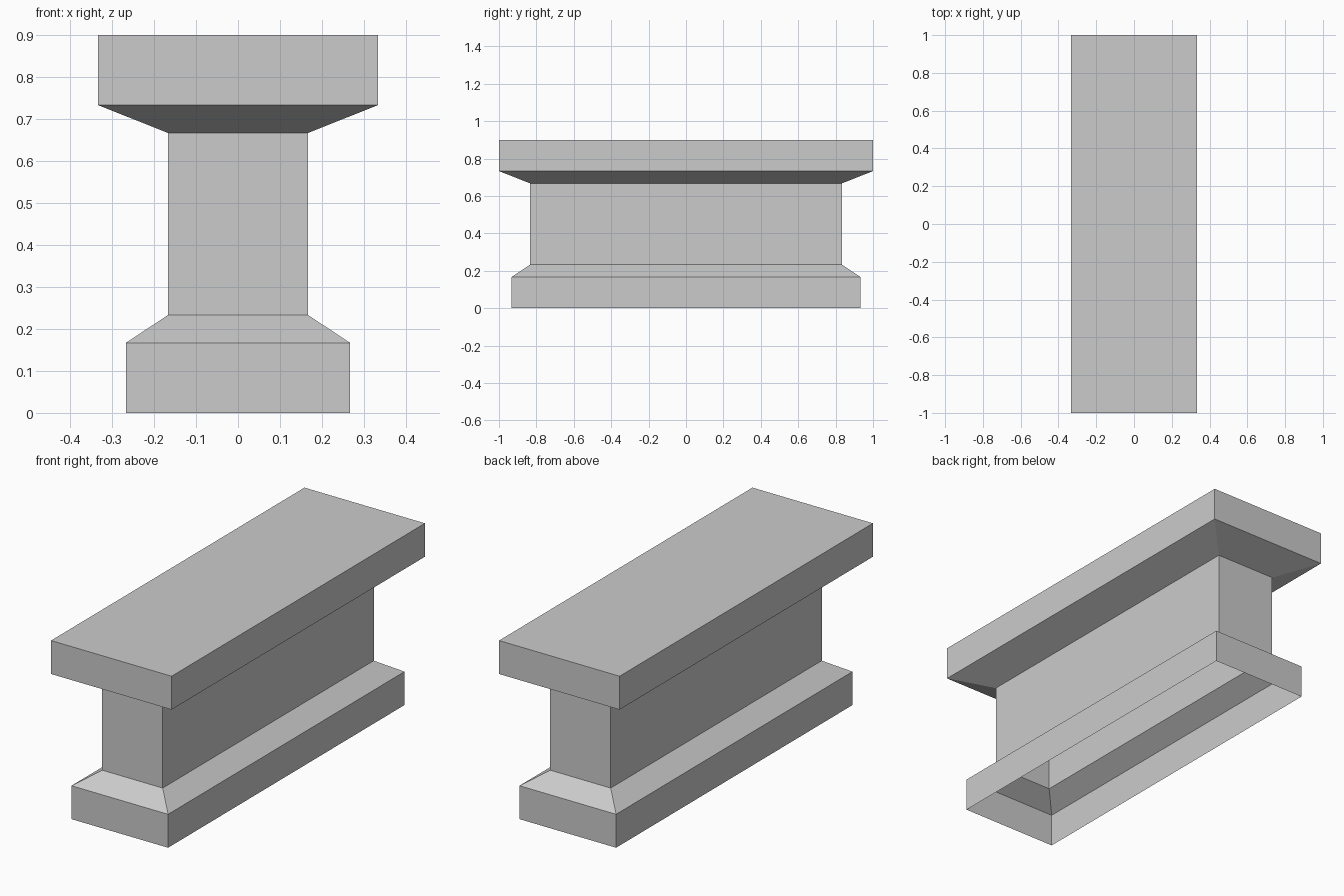
import bpy
import bmesh

old = bpy.data.objects.get("Cube")
if old:
    bpy.data.objects.remove(old, do_unlink=True)

GREY = (0.6, 0.6, 0.6, 1.0)
stone = bpy.data.materials.new("grey_stone")
stone.use_nodes = True
stone.diffuse_color = GREY
stone.node_tree.nodes["Principled BSDF"].inputs["Base Color"].default_value = GREY

# Half-width and half-length of each level's footprint
TOP = (0.333, 1.0)
SHAFT = (0.167, 0.833)
FOOT = (0.267, 0.933)


def stacked_shell(name, levels, capped=False):
    """Skin rectangular rings, given as (footprint, height) from bottom to top."""
    bm = bmesh.new()
    rings = []
    for (hx, hy), z in levels:
        corners = ((-hx, -hy), (hx, -hy), (hx, hy), (-hx, hy))
        rings.append([bm.verts.new((x, y, z)) for x, y in corners])
    for low, high in zip(rings, rings[1:]):
        for i in range(4):
            j = (i + 1) % 4
            bm.faces.new((low[i], low[j], high[j], high[i]))
    if capped:
        bm.faces.new(rings[-1])
    mesh = bpy.data.meshes.new(name)
    bm.to_mesh(mesh)
    bm.free()
    mesh.materials.append(stone)
    obj = bpy.data.objects.new(name, mesh)
    bpy.context.collection.objects.link(obj)
    return obj


# Hollow plinth, open underneath, with a sloped shoulder
stacked_shell("plinth", [(FOOT, 0), (FOOT, 0.167), (SHAFT, 0.233)])

# Upright wall
stacked_shell("wall", [(SHAFT, 0.233), (SHAFT, 0.667)])

# Flared underside and coping slab
stacked_shell("coping", [(SHAFT, 0.667), (TOP, 0.733), (TOP, 0.9)], capped=True)
